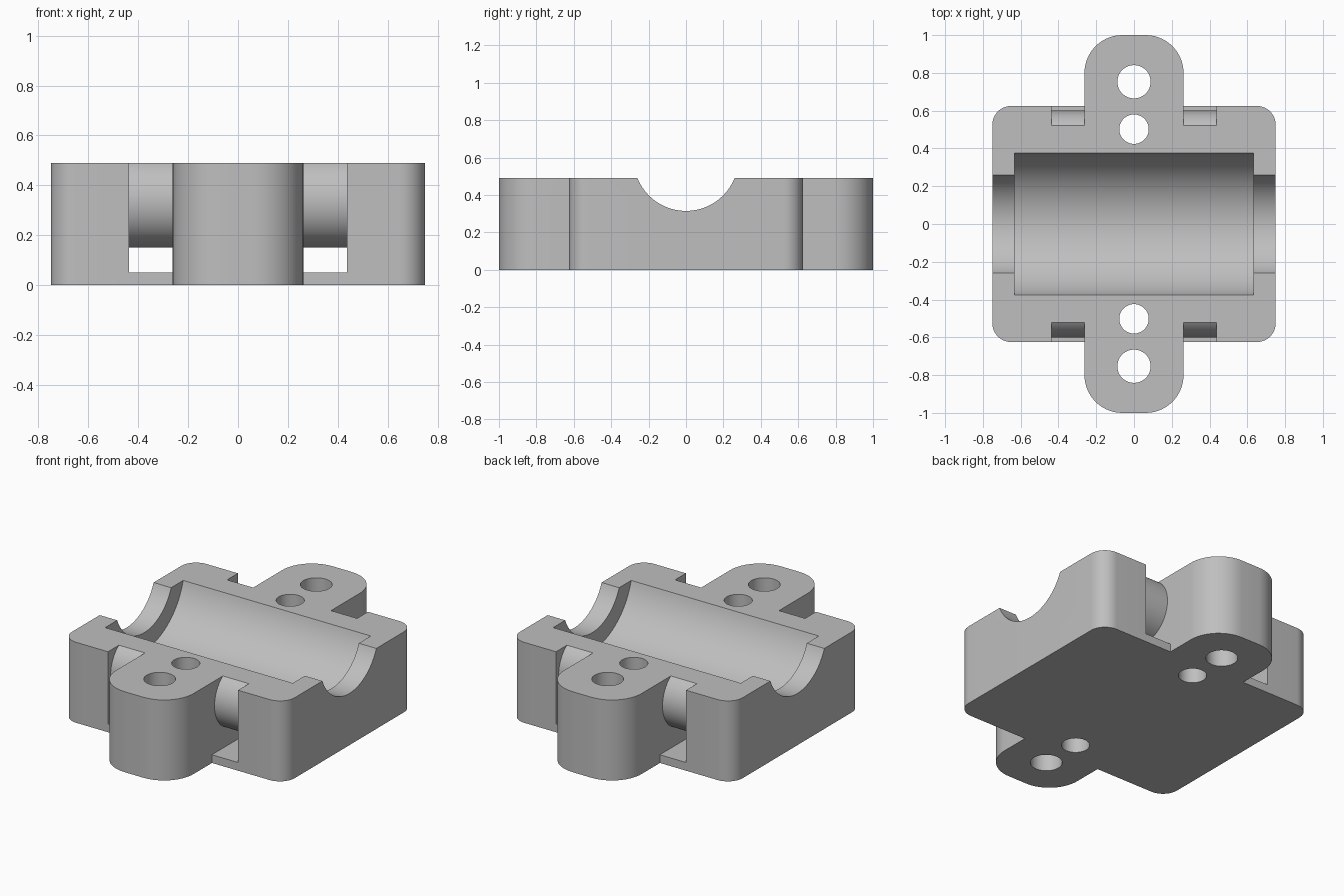
import bpy
import bmesh
from math import cos, sin, pi, radians
from mathutils import Matrix, Vector

default = bpy.data.objects.get("Cube")
if default:
    bpy.data.objects.remove(default, do_unlink=True)

HEIGHT = 0.49
grey = bpy.data.materials.new("plain_grey")
grey.use_nodes = True
colour = (0.52, 0.52, 0.52, 1)
grey.diffuse_color = colour
grey.node_tree.nodes["Principled BSDF"].inputs["Base Color"].default_value = colour


def arc(cx, cy, r, start, end, steps):
    """Points along a circular arc, angles in degrees."""
    angles = [radians(start + (end - start) * i / steps) for i in range(steps + 1)]
    return [(cx + r * cos(a), cy + r * sin(a)) for a in angles]


def extrude(name, outline, low, high, axis="Z"):
    """Extrude a 2D outline along Z (outline in xy) or X (outline in yz)."""
    bm = bmesh.new()
    if axis == "Z":
        verts = [bm.verts.new((a, b, low)) for a, b in outline]
        step = Vector((0, 0, high - low))
    else:
        verts = [bm.verts.new((low, a, b)) for a, b in outline]
        step = Vector((high - low, 0, 0))
    face = bm.faces.new(verts)
    top = bmesh.ops.extrude_face_region(bm, geom=[face])["geom"]
    bmesh.ops.translate(bm, vec=step, verts=[g for g in top if isinstance(g, bmesh.types.BMVert)])
    bmesh.ops.recalc_face_normals(bm, faces=bm.faces)
    mesh = bpy.data.meshes.new(name)
    bm.to_mesh(mesh)
    bm.free()
    mesh.materials.append(grey)
    obj = bpy.data.objects.new(name, mesh)
    bpy.context.collection.objects.link(obj)
    return obj


def rounded_rect(half_x, half_y, r):
    points = []
    for i, (sx, sy) in enumerate([(1, 1), (-1, 1), (-1, -1), (1, -1)]):
        points += arc(sx * (half_x - r), sy * (half_y - r), r, i * 90, i * 90 + 90, 14)
    return points


def combine(target, tool, operation):
    """Apply a boolean and remove the helper."""
    tool.hide_render = True
    mod = target.modifiers.new(operation.lower(), "BOOLEAN")
    mod.operation = operation
    mod.solver = "EXACT"
    mod.object = tool
    bpy.ops.object.select_all(action="DESELECT")
    bpy.context.view_layer.objects.active = target
    target.select_set(True)
    bpy.ops.object.modifier_apply(modifier=mod.name)
    bpy.data.objects.remove(tool, do_unlink=True)


# Main block
block = extrude("bearing_block", rounded_rect(0.75, 0.625, 0.1), 0, HEIGHT)

# Strap slots running under a rounded core, open at front, back and top
core_right = arc(0.413, 0.337, 0.187, 90, -90, 32)
core_left = [(-y, z) for y, z in reversed(core_right)]
slot = ([(-0.8, 0.05), (0.8, 0.05), (0.8, 0.6), (0.413, 0.6)] + core_right
        + core_left + [(-0.413, 0.6), (-0.8, 0.6)])
for low, high in [(0.2, 0.438), (-0.438, -0.2)]:
    combine(block, extrude("slot_cutter", slot, low, high, "X"), "DIFFERENCE")

# Mounting lugs front and back, joined through the middle
lugs = extrude("mounting_lugs", rounded_rect(0.262, 1.0, 0.2), 0, HEIGHT)
combine(block, lugs, "UNION")

# Bearing seat and the narrower shaft opening at both ends
for radius, half in [(0.39, 0.632), (0.28, 0.9)]:
    circle = arc(0, 0.595, radius, 0, 360, 96)[:-1]
    combine(block, extrude("bore_cutter", circle, -half, half, "X"), "DIFFERENCE")

# Screw holes
for y, radius in [(0.753, 0.088), (0.502, 0.078)]:
    for side in (-1, 1):
        circle = arc(0, side * y, radius, 0, 360, 48)[:-1]
        combine(block, extrude("hole_cutter", circle, -0.1, 0.6), "DIFFERENCE")

# Smooth curves, sharp edges
bpy.ops.object.select_all(action="DESELECT")
block.select_set(True)
bpy.context.view_layer.objects.active = block
bpy.ops.object.shade_smooth_by_angle(angle=radians(30))
